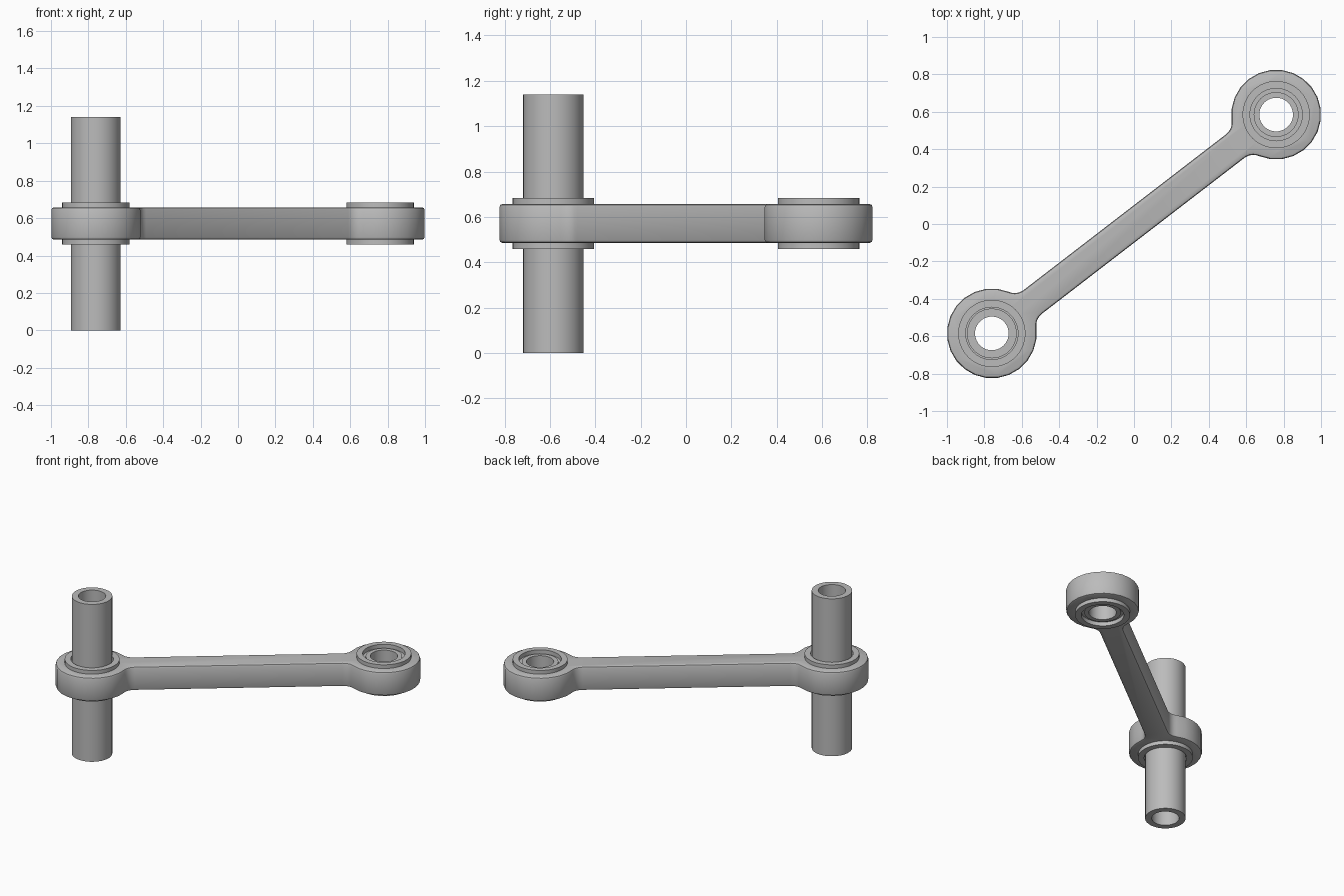
import bpy, bmesh, math
from mathutils import Matrix

if "Cube" in bpy.data.objects:
    bpy.data.objects.remove(bpy.data.objects["Cube"], do_unlink=True)

grey = bpy.data.materials.new("steel_grey")
grey.use_nodes = True
grey.diffuse_color = (0.5, 0.5, 0.5, 1)
grey.node_tree.nodes["Principled BSDF"].inputs["Base Color"].default_value = (0.5, 0.5, 0.5, 1)

END_X, END_Y = 0.76, 0.585
LENGTH = math.hypot(END_X, END_Y)
ANGLE = math.atan2(END_Y, END_X)
MID = 0.571          # height of the link's middle plane


def finish(bm, name):
    bmesh.ops.recalc_face_normals(bm, faces=bm.faces)
    mesh = bpy.data.meshes.new(name)
    bm.to_mesh(mesh)
    bm.free()
    obj = bpy.data.objects.new(name, mesh)
    bpy.context.collection.objects.link(obj)
    mesh.materials.append(grey)
    return obj


def activate(obj):
    bpy.ops.object.select_all(action="DESELECT")
    obj.select_set(True)
    bpy.context.view_layer.objects.active = obj


def smooth(obj):
    activate(obj)
    bpy.ops.object.shade_smooth_by_angle(angle=math.radians(32))


def lathe(name, profile, x, y, steps=40):
    """Turn a closed (radius, height) profile about a vertical axis."""
    bm = bmesh.new()
    rings = []
    for i in range(steps):
        a = math.tau * i / steps
        rings.append([bm.verts.new((x + r * math.cos(a), y + r * math.sin(a), z))
                      for r, z in profile])
    n = len(profile)
    for i in range(steps):
        p, q = rings[i], rings[(i + 1) % steps]
        for j in range(n):
            k = (j + 1) % n
            bm.faces.new((p[j], q[j], q[k], p[k]))
    obj = finish(bm, name)
    smooth(obj)
    return obj


def arc(cx, cy, r, start, end, steps):
    angles = [math.radians(start + (end - start) * i / steps) for i in range(steps + 1)]
    return [(cx + r * math.cos(a), cy + r * math.sin(a)) for a in angles]


# Link: two round heads joined by a bar with filleted necks
HEAD, FILLET = 0.24, 0.08
neck = LENGTH - 0.277
half = arc(neck, -0.16, FILLET, 90, 30, 5)[:-1]
half += arc(LENGTH, 0, HEAD, -150, 150, 20)
half += arc(neck, 0.16, FILLET, -30, -90, 5)[1:]
outline = half + [(-x, -y) for x, y in half]

bm = bmesh.new()
base = bm.faces.new([bm.verts.new((x, y, MID - 0.086)) for x, y in outline])
up = bmesh.ops.extrude_face_region(bm, geom=[base])
bmesh.ops.translate(bm, vec=(0, 0, 0.172),
                    verts=[v for v in up["geom"] if isinstance(v, bmesh.types.BMVert)])
bmesh.ops.transform(bm, matrix=Matrix.Rotation(ANGLE, 4, "Z"), verts=bm.verts)
link = finish(bm, "link_arm")
bevel = link.modifiers.new("rounded_edges", "BEVEL")
bevel.width = 0.014
bevel.segments = 2
bevel.limit_method = "ANGLE"
bevel.angle_limit = math.radians(60)

# Bore through both heads
for side in (-1, 1):
    bm = bmesh.new()
    bmesh.ops.create_cone(bm, cap_ends=True, segments=40, radius1=0.176, radius2=0.176,
                          depth=0.5, matrix=Matrix.Translation((side * END_X, side * END_Y, MID)))
    cutter = finish(bm, "bore_cutter")
    cutter.hide_render = True
    cut = link.modifiers.new("bore", "BOOLEAN")
    cut.operation = "DIFFERENCE"
    cut.solver = "EXACT"
    cut.object = cutter
    activate(link)
    for mod in [m.name for m in link.modifiers]:
        bpy.ops.object.modifier_apply(modifier=mod)
    bpy.data.objects.remove(cutter, do_unlink=True)
smooth(link)

# Bushing in each head, stepped down on both faces
half_profile = [(0.12, 0.084), (0.14, 0.084), (0.14, 0.113), (0.18, 0.113)]
bushing = [(r, MID + h) for r, h in half_profile]
bushing += [(r, MID - h) for r, h in reversed(half_profile)]
lathe("left_bushing", bushing, END_X, END_Y)
lathe("right_bushing", bushing, -END_X, -END_Y)


def tube(name, outer, inner, low, high, x, y):
    return lathe(name, [(outer, low), (outer, high), (inner, high), (inner, low)], x, y)


# Short sleeve in the open head, long hollow pin through the other
tube("left_sleeve", 0.12, 0.09, MID - 0.094, MID + 0.094, END_X, END_Y)
tube("right_pin", 0.133, 0.09, 0, 1.14, -END_X, -END_Y)
